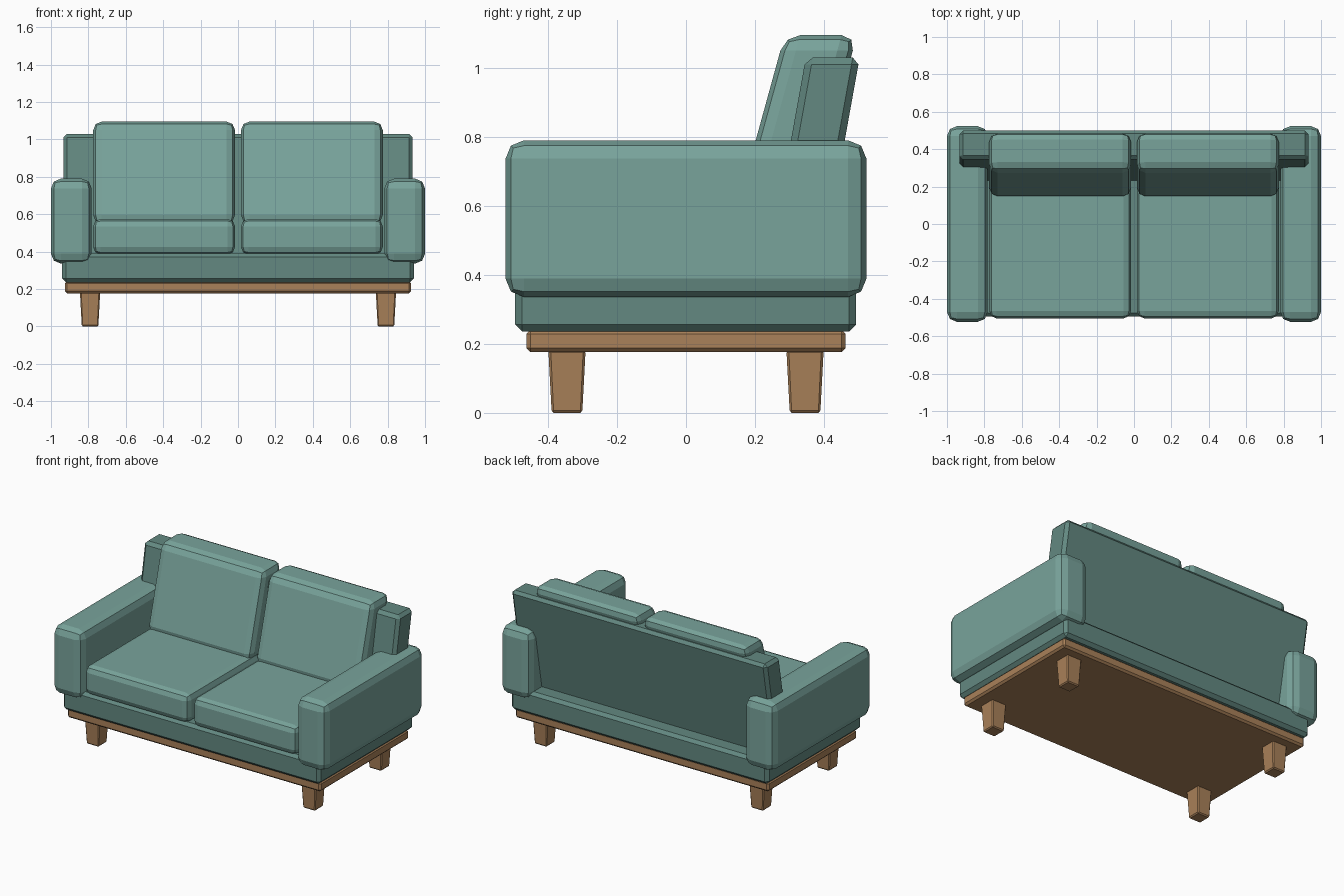
import bpy, bmesh

if "Cube" in bpy.data.objects:
    bpy.data.objects.remove(bpy.data.objects["Cube"])


def material(name, color):
    m = bpy.data.materials.new(name)
    m.diffuse_color = (*color, 1)
    m.use_nodes = True
    m.node_tree.nodes["Principled BSDF"].inputs["Base Color"].default_value = m.diffuse_color
    return m


fabric = material("fabric", (0.19, 0.37, 0.33))
dark_fabric = material("dark_fabric", (0.125, 0.25, 0.22))
wood = material("wood", (0.40, 0.22, 0.10))


def block(name, x, y, z, bevel, segments, mat, lean=0.0, taper=1.0):
    """Bevelled box from (min, max) ranges; lean shears y with height, taper narrows the bottom."""
    bm = bmesh.new()
    bmesh.ops.create_cube(bm, size=1)
    for v in bm.verts:
        v.co.x *= x[1] - x[0]
        v.co.y *= y[1] - y[0]
        v.co.z *= z[1] - z[0]
    bmesh.ops.bevel(bm, geom=bm.edges[:], offset=bevel, segments=segments,
                    profile=0.5, affect='EDGES', clamp_overlap=True)
    height = z[1] - z[0]
    for v in bm.verts:
        s = taper + (1 - taper) * (v.co.z / height + 0.5)
        v.co.x *= s
        v.co.y = v.co.y * s + lean * v.co.z
    bmesh.ops.recalc_face_normals(bm, faces=bm.faces[:])
    mesh = bpy.data.meshes.new(name)
    bm.to_mesh(mesh)
    bm.free()
    mesh.materials.append(mat)
    ob = bpy.data.objects.new(name, mesh)
    ob.location = [(a + b) / 2 for a, b in (x, y, z)]
    bpy.context.collection.objects.link(ob)
    return ob


# Wooden plinth and upholstered base
block("wood_frame", (-0.926, 0.926), (-0.463, 0.463), (0.176, 0.241), 0.012, 1, wood)
block("base", (-0.94, 0.94), (-0.495, 0.493), (0.236, 0.39), 0.02, 1, dark_fabric)

# Leaning back panel
block("back_panel", (-0.933, 0.933), (0.288, 0.444), (0.37, 1.03), 0.02, 1, dark_fabric, lean=0.18)

for side, s in (("left", -1), ("right", 1)):
    def span(a, b):
        return tuple(sorted((s * a, s * b)))

    # Arm
    block(side + "_arm", span(0.782, 1.0), (-0.523, 0.523), (0.336, 0.79), 0.053, 2, fabric)
    # Seat and back cushions
    block(side + "_seat_cushion", span(0.016, 0.774), (-0.505, 0.27), (0.384, 0.575), 0.04, 2, fabric)
    block(side + "_back_cushion", span(0.016, 0.774), (0.211, 0.421), (0.55, 1.095), 0.045, 2, fabric, lean=0.275)
    # Tapered legs
    for end, y in (("front", -0.345), ("back", 0.345)):
        block(f"{side}_{end}_leg", span(0.737, 0.845), (y - 0.054, y + 0.054), (0, 0.182),
              0.007, 1, wood, taper=0.82)
